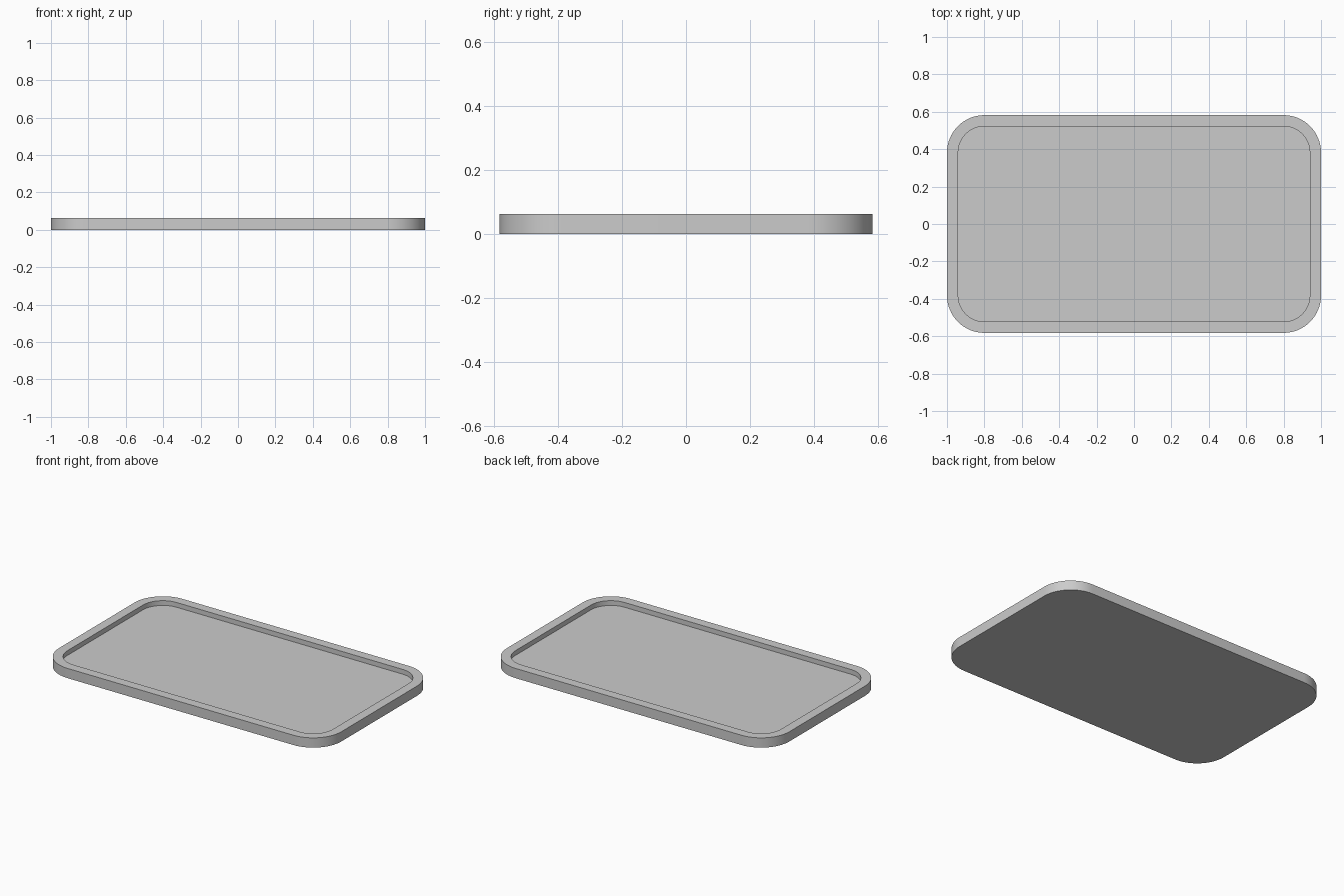
import bpy, bmesh
from math import sin, cos, pi

if "Cube" in bpy.data.objects:
    bpy.data.objects.remove(bpy.data.objects["Cube"])

SEG = 16  # segments per rounded corner


def ring(bm, hx, hy, r, z):
    """Loop of vertices along a rounded rectangle."""
    verts = []
    for i, (sx, sy) in enumerate([(1, 1), (-1, 1), (-1, -1), (1, -1)]):
        for k in range(SEG + 1):
            a = (i + k / SEG) * pi / 2
            verts.append(bm.verts.new((sx * (hx - r) + r * cos(a),
                                       sy * (hy - r) + r * sin(a), z)))
    return verts


def bridge(bm, lower, upper):
    n = len(lower)
    for i in range(n):
        j = (i + 1) % n
        bm.faces.new((lower[i], lower[j], upper[j], upper[i]))


# Tray: outer wall, flat rim, inner wall and recessed floor
H, FLOOR = 0.0625, 0.032
bm = bmesh.new()
rings = [ring(bm, 1.0, 0.582, 0.2, 0.0),
         ring(bm, 1.0, 0.582, 0.2, H),
         ring(bm, 0.94, 0.522, 0.14, H),
         ring(bm, 0.94, 0.522, 0.14, FLOOR)]
for a, b in zip(rings, rings[1:]):
    bridge(bm, a, b)
bm.faces.new(list(reversed(rings[0])))
bm.faces.new(rings[-1])

mesh = bpy.data.meshes.new("tray")
bm.to_mesh(mesh)
bm.free()
tray = bpy.data.objects.new("tray", mesh)
bpy.context.collection.objects.link(tray)

# Smooth corners, sharp rim edges
bpy.context.view_layer.objects.active = tray
tray.select_set(True)
bpy.ops.object.shade_smooth_by_angle(angle=pi / 6)
